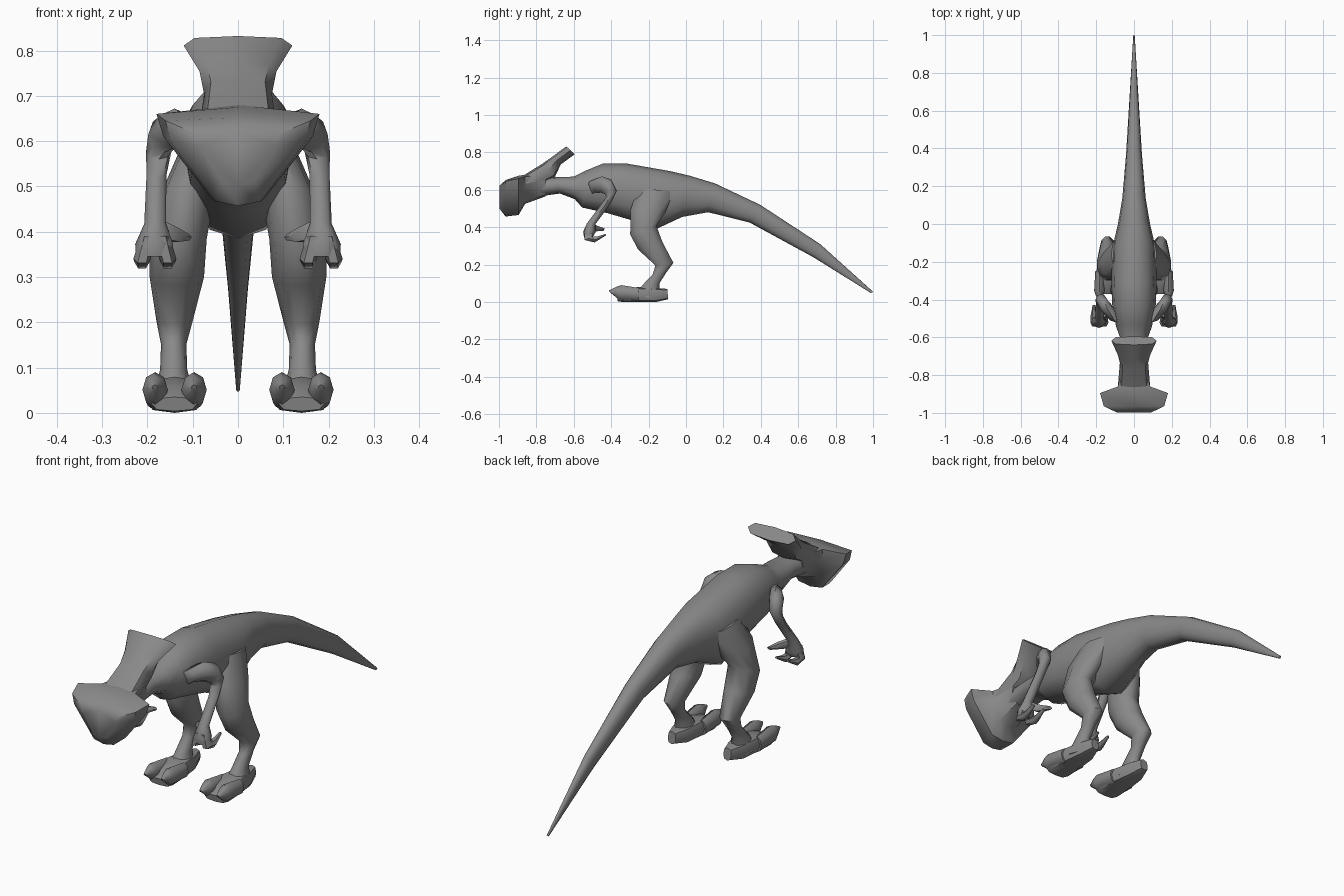
import bpy, bmesh, math
from mathutils import Vector

hide = bpy.data.materials.new("grey hide")
hide.diffuse_color = (0.25, 0.25, 0.25, 1)


def skin(name, rings, mirror=False):
    """Bridge rings of points into one closed, smooth-shaded skin."""
    bm = bmesh.new()
    vr = [[bm.verts.new(p) for p in r] for r in rings]
    n = len(vr[0])
    for a, b in zip(vr, vr[1:]):
        for i in range(n):
            j = (i + 1) % n
            bm.faces.new((a[i], a[j], b[j], b[i]))
    bm.faces.new(vr[0])
    bm.faces.new(vr[-1][::-1])
    bmesh.ops.recalc_face_normals(bm, faces=bm.faces)
    for f in bm.faces:
        f.smooth = True
    me = bpy.data.meshes.new(name)
    bm.to_mesh(me)
    bm.free()
    me.set_sharp_from_angle(angle=math.radians(50))
    me.materials.append(hide)
    ob = bpy.data.objects.new(name, me)
    bpy.context.collection.objects.link(ob)
    if mirror:
        ob.modifiers.new("Mirror", "MIRROR").use_mirror_merge = False
    return ob


def loft(name, stations, sides=10, power=1.0, mirror=False):
    """Station: side-view edge point a, opposite edge point b, centre x, half width."""
    rings = []
    for (ay, az), (by, bz), cx, w in stations:
        a, b = Vector((cx, ay, az)), Vector((cx, by, bz))
        mid, half = (a + b) / 2, (a - b) / 2
        ring = []
        for i in range(sides):
            t = 2 * math.pi * i / sides
            c, s = math.cos(t), math.sin(t)
            c = math.copysign(abs(c) ** power, c)
            s = math.copysign(abs(s) ** power, s)
            ring.append(mid + half * s + Vector((w * c, 0, 0)))
        rings.append(ring)
    return skin(name, rings, mirror)


# Neck, trunk and tail
loft("body", [
    ((-.80, .66), (-.78, .565), 0, .065),
    ((-.70, .668), (-.674, .58), 0, .065),
    ((-.60, .67), (-.595, .55), 0, .075),
    ((-.53, .705), (-.555, .505), 0, .095),
    ((-.444, .74), (-.42, .475), 0, .115),
    ((-.316, .74), (-.30, .44), 0, .12),
    ((-.086, .70), (-.17, .385), 0, .115),
    ((.02, .675), (-.02, .455), 0, .085),
    ((.155, .634), (.118, .48), 0, .062),
    ((.396, .52), (.34, .425), 0, .042),
    ((.717, .31), (.68, .24), 0, .022),
    ((1.0, .055), (.99, .047), 0, .004)], sides=12, power=.9)

# Head with a wide hammer-shaped bill narrowing to the jaw
head = []
for y, zt, w, ze, wl, zl, wb, zb in [
        (-.75, .69, .06, .67, .065, .62, .04, .565),
        (-.86, .68, .085, .67, .085, .62, .05, .525),
        (-.895, .675, .18, .66, .165, .61, .06, .465),
        (-.965, .652, .16, .645, .15, .60, .05, .457),
        (-.998, .62, .09, .615, .085, .59, .035, .50)]:
    half = [(w, ze), (wl, zl), (wb, zb + .01)]
    pts = [(0, zt)] + half + [(0, zb)] + [(-x, z) for x, z in half[::-1]]
    head.append([(x, y, z) for x, z in pts])
skin("head", head)

# Crest sweeping back from the head, flared at its end
loft("crest", [
    ((-.88, .67), (-.83, .60), 0, .085),
    ((-.77, .738), (-.70, .67), 0, .075),
    ((-.72, .773), (-.67, .735), 0, .085),
    ((-.64, .832), (-.595, .79), 0, .12)], sides=8, power=.65)

# Legs, from hip through knee and hock to ankle
loft("leg", [
    ((-.26, .61), (-.06, .59), .07, .05),
    ((-.30, .50), (-.11, .47), .11, .06),
    ((-.302, .36), (-.155, .41), .132, .063),
    ((-.26, .28), (-.122, .32), .135, .06),
    ((-.166, .195), (-.065, .21), .14, .04),
    ((-.18, .147), (-.105, .155), .142, .028),
    ((-.235, .09), (-.14, .10), .142, .03),
    ((-.28, .03), (-.14, .02), .142, .05)], mirror=True)

# Feet
loft("foot", [
    ((-.10, .07), (-.095, .015), .14, .02),
    ((-.16, .075), (-.16, 0), .14, .045),
    ((-.26, .08), (-.26, 0), .14, .06),
    ((-.33, .06), (-.34, 0), .14, .062),
    ((-.37, .035), (-.365, .004), .14, .05)], sides=8, power=.7, mirror=True)
for side, x in (("inner", .097), ("outer", .183)):
    loft(side + "_toe", [
        ((-.25, .075), (-.25, .005), x, .022),
        ((-.345, .09), (-.36, .012), x, .028),
        ((-.375, .08), (-.38, .03), x, .02),
        ((-.412, .062), (-.405, .05), x, .006)], sides=8, mirror=True)

# Arms, bent back at the elbow
loft("arm", [
    ((-.53, .64), (-.50, .56), .06, .03),
    ((-.515, .645), (-.49, .585), .10, .035),
    ((-.45, .672), (-.455, .585), .14, .038),
    ((-.40, .655), (-.43, .575), .163, .035),
    ((-.37, .595), (-.428, .56), .175, .028),
    ((-.40, .53), (-.455, .52), .18, .022),
    ((-.485, .415), (-.53, .42), .183, .024),
    ((-.485, .37), (-.55, .375), .185, .042),
    ((-.50, .345), (-.545, .345), .185, .04)], sides=8, mirror=True)

# Fingers and thumbs curling back
for side, x in (("inner", .155), ("outer", .212)):
    loft(side + "_finger", [
        ((-.49, .39), (-.545, .39), x + (.183 - x) * .5, .018),
        ((-.50, .35), (-.545, .33), x, .019),
        ((-.475, .352), (-.49, .316), x, .017),
        ((-.43, .365), (-.428, .355), x, .007)], sides=6, mirror=True)
loft("thumb", [
    ((-.50, .43), (-.51, .385), .18, .02),
    ((-.475, .41), (-.485, .375), .14, .02),
    ((-.435, .395), (-.44, .38), .112, .01)], sides=6, mirror=True)
